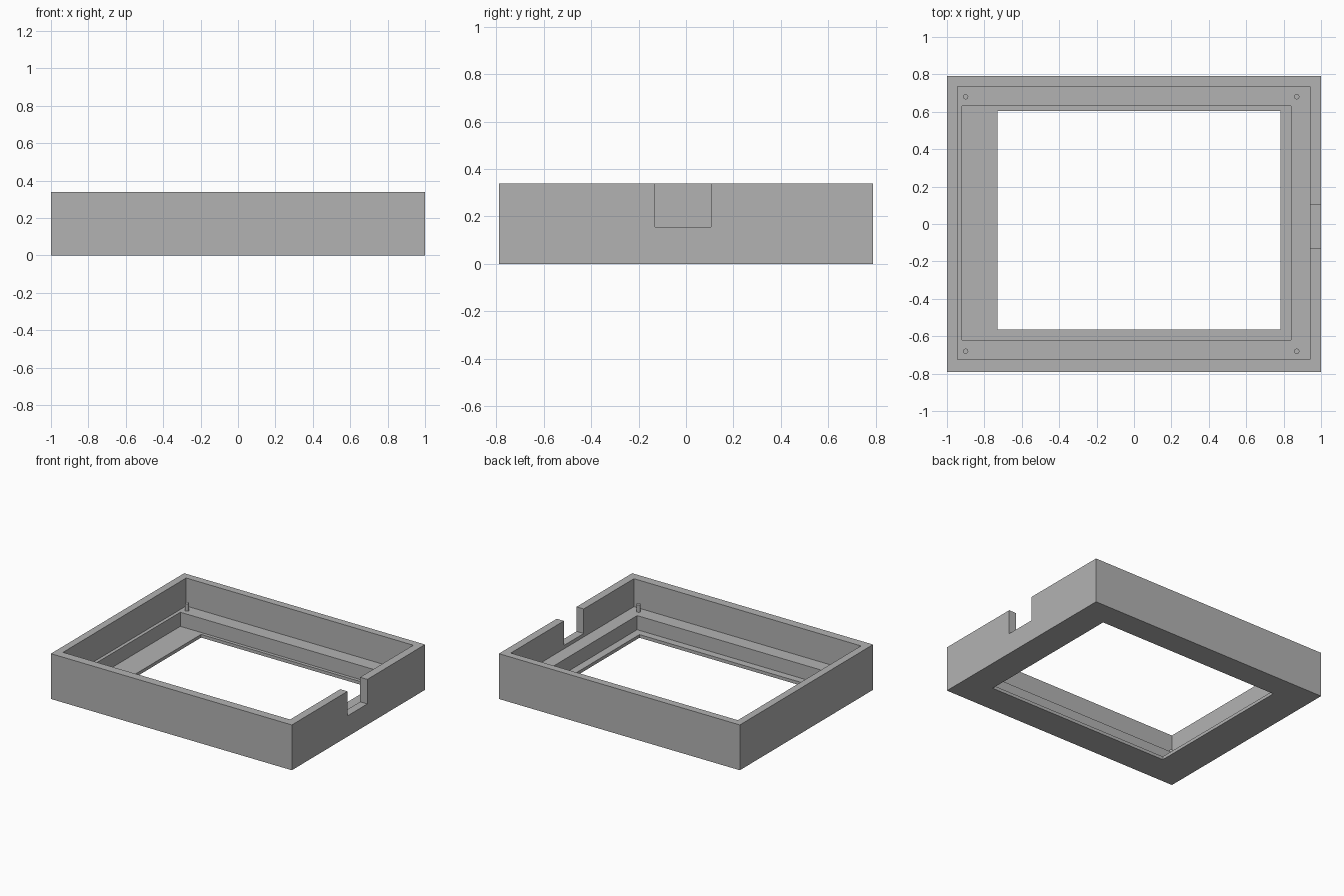
import bpy
import bmesh

if "Cube" in bpy.data.objects:
    bpy.data.objects.remove(bpy.data.objects["Cube"], do_unlink=True)

HEIGHT, LEDGE, FLOOR = 0.34, 0.13, 0.024

grey = bpy.data.materials.new("plain grey")
grey.use_nodes = True
colour = (0.45, 0.45, 0.45, 1)
grey.diffuse_color = colour
grey.node_tree.nodes["Principled BSDF"].inputs["Base Color"].default_value = colour


def add_object(name, bm):
    bmesh.ops.recalc_face_normals(bm, faces=bm.faces)
    mesh = bpy.data.meshes.new(name)
    bm.to_mesh(mesh)
    bm.free()
    mesh.materials.append(grey)
    obj = bpy.data.objects.new(name, mesh)
    bpy.context.collection.objects.link(obj)
    return obj


def ring(bm, rect, z):
    x0, x1, y0, y1 = rect
    return [bm.verts.new((x, y, z)) for x, y in ((x0, y0), (x1, y0), (x1, y1), (x0, y1))]


# Stepped frame: rectangular rings joined into a closed loop
outer = (-1, 1, -0.79, 0.79)
cavity = (-0.945, 0.94, -0.725, 0.735)
recess = (-0.92, 0.84, -0.62, 0.63)
window = (-0.73, 0.782, -0.565, 0.605)
steps = [(outer, 0), (outer, HEIGHT), (cavity, HEIGHT), (cavity, LEDGE),
         (recess, LEDGE), (recess, FLOOR), (window, FLOOR), (window, 0)]
bm = bmesh.new()
rings = [ring(bm, rect, z) for rect, z in steps]
for a, b in zip(rings, rings[1:] + rings[:1]):
    for i in range(4):
        j = (i + 1) % 4
        bm.faces.new((a[i], a[j], b[j], b[i]))
frame = add_object("bezel_frame", bm)

# Cable notch cut through one side wall
bm = bmesh.new()
notch = (0.9, 1.1, -0.13, 0.105)
low, high = ring(bm, notch, 0.156), ring(bm, notch, 0.5)
bm.faces.new(low)
bm.faces.new(high)
for i in range(4):
    j = (i + 1) % 4
    bm.faces.new((low[i], low[j], high[j], high[i]))
cutter = add_object("notch_cutter", bm)
cutter.hide_render = True
cut = frame.modifiers.new("cable_notch", 'BOOLEAN')
cut.operation = 'DIFFERENCE'
cut.solver = 'EXACT'
cut.object = cutter
bpy.context.view_layer.objects.active = frame
bpy.ops.object.modifier_apply(modifier=cut.name)
bpy.data.objects.remove(cutter, do_unlink=True)

# Locating pins on the ledge corners
PIN = 0.055
for x, side in ((-0.9, "right"), (0.87, "left")):
    for y, end in ((-0.68, "front"), (0.68, "back")):
        bpy.ops.mesh.primitive_cylinder_add(
            vertices=24, radius=0.014, depth=PIN + 0.01,
            location=(x, y, LEDGE + PIN / 2 - 0.005))
        pin = bpy.context.object
        pin.name = f"pin_{end}_{side}"
        pin.data.materials.append(grey)
        bpy.ops.object.shade_smooth_by_angle()
